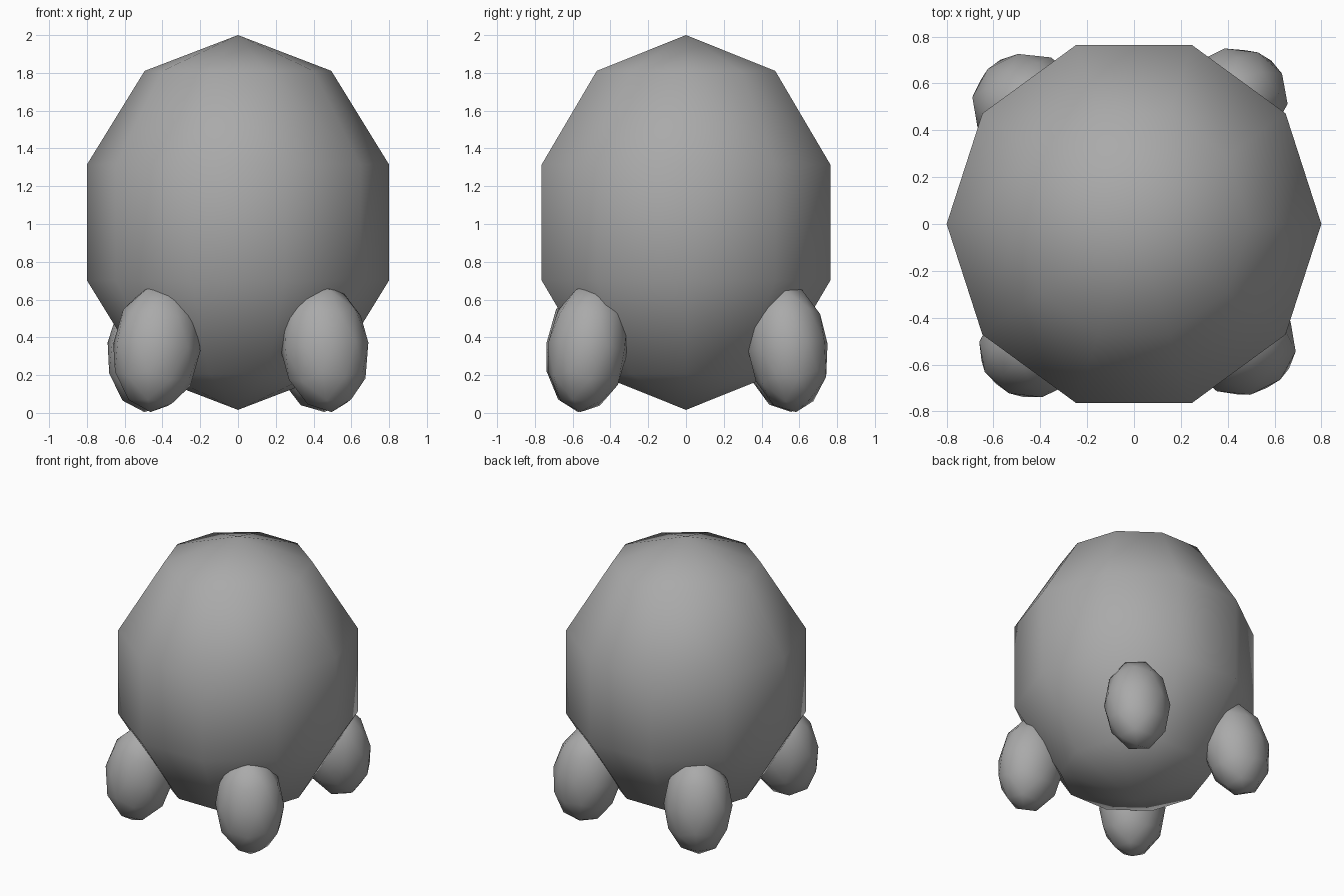
import bpy
from math import radians
from mathutils import Quaternion, Vector

cube = bpy.data.objects.get("Cube")
if cube:
    bpy.data.objects.remove(cube, do_unlink=True)

# Single plain grey
grey = bpy.data.materials.new("plain_grey")
grey.use_nodes = True
colour = (0.4, 0.4, 0.4, 1)
grey.diffuse_color = colour
grey.node_tree.nodes["Principled BSDF"].inputs["Base Color"].default_value = colour

UP = Vector((0, 0, 1))


def finish(name, scale, turn):
    obj = bpy.context.object
    obj.name = name
    obj.scale = scale
    obj.rotation_euler = turn.to_euler()
    bpy.ops.object.transform_apply(location=False, rotation=True, scale=True)
    bpy.ops.object.shade_smooth()
    obj.data.materials.append(grey)


# Body: coarse egg with ten sides, corners pointing left and right
bpy.ops.mesh.primitive_uv_sphere_add(segments=10, ring_count=5, radius=1,
                                     location=(0, 0, 1.008))
finish("body", (0.845, 0.841, 0.992), Quaternion(UP, radians(90)))

# Feet: four pods, slightly turned, with their bottoms leaning outward
feet = {
    "front_left_foot": (0.46, -0.52),
    "front_right_foot": (-0.43, -0.53),
    "back_left_foot": (0.425, 0.54),
    "back_right_foot": (-0.46, 0.517),
}
for name, (x, y) in feet.items():
    bpy.ops.mesh.primitive_ico_sphere_add(subdivisions=2, radius=1,
                                          location=(x, y, 0.345))
    outward = Vector((x, y, 0)).normalized()
    lean = Quaternion(outward.cross(UP), radians(9))
    finish(name, (0.235, 0.214, 0.345), lean @ Quaternion(UP, radians(10)))
